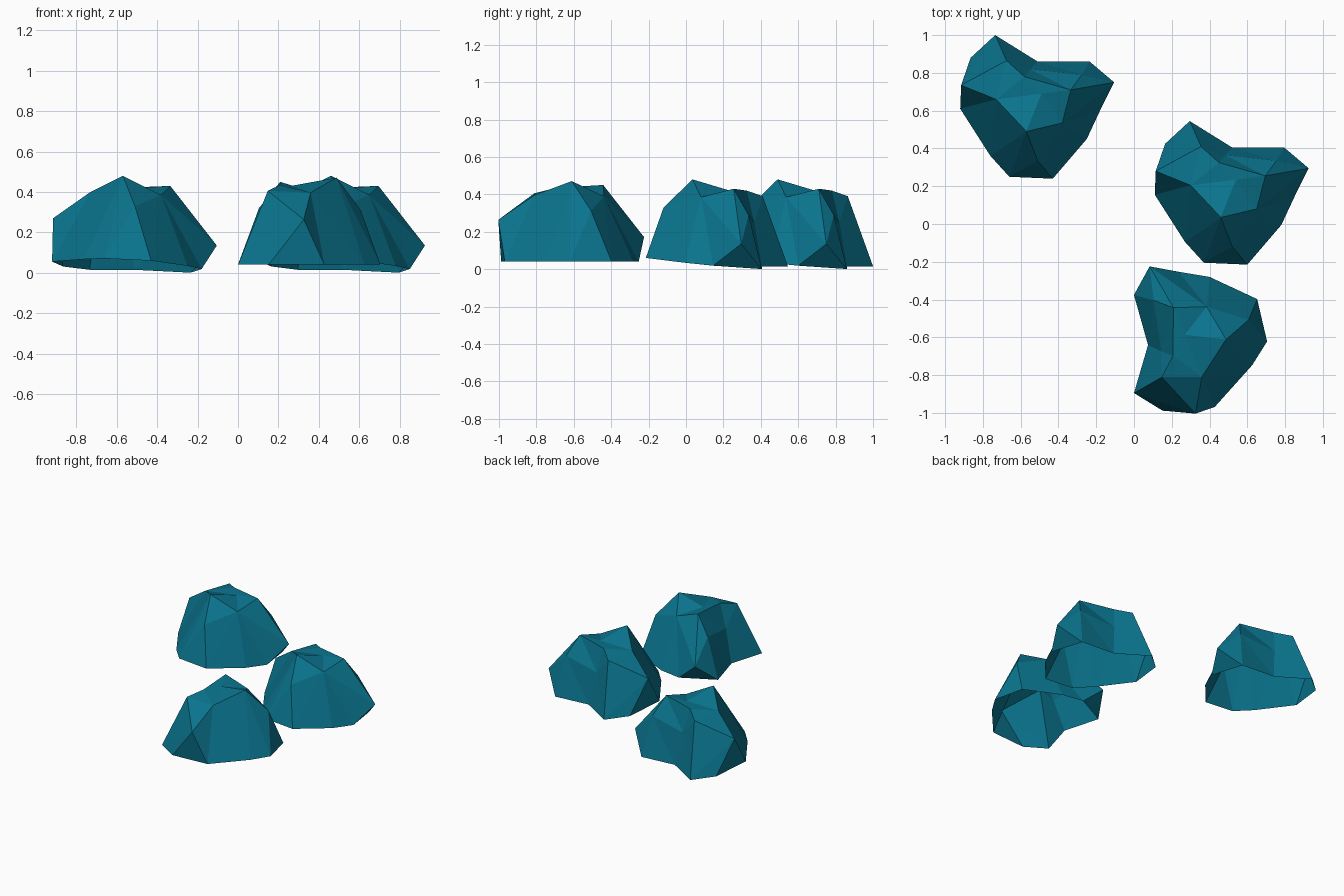
import bpy, bmesh, math
from mathutils import Matrix, Vector

if "Cube" in bpy.data.objects:
    bpy.data.objects.remove(bpy.data.objects["Cube"])

mat = bpy.data.materials.new("teal_stone")
mat.diffuse_color = (0.003, 0.175, 0.27, 1)
mat.use_nodes = True
mat.node_tree.nodes["Principled BSDF"].inputs["Base Color"].default_value = mat.diffuse_color


# Base plane of the rock: it sits slightly tilted
def ground(x, y):
    return -0.0508 * (x + 0.22) - 0.0796 * (y - 0.86)


# Footprint outline, counter-clockwise (A..J), and upper corners
foot = [(-.735, 1.0), (-.865, .88), (-.92, .61), (-.76, .36), (-.66, .25),
        (-.43, .24), (-.25, .45), (-.18, .60), (-.235, .86), (-.51, .86)]
pts = {k: Vector((x, y, ground(x, y))) for k, (x, y) in zip("ABCDEFGHIJ", foot)}
pts.update({k: Vector(v) for k, v in dict(
    w=(-.915, .735, .27), r=(-.73, .66, .40), p=(-.57, .49, .48),
    f=(-.51, .335, .33), e=(-.38, .535, .385), n=(-.335, .71, .43),
    t=(-.105, .75, .135), s=(-.675, .865, .39), d=(-.58, .78, .42),
    c=(-.49, .69, .42), m=(-.276, .79, .29), v=(-.55, .82, .25)).items()})

# Facets as fans: hub corner followed by its neighbours
fans = ["wBCrsAB", "prDEfecr", "rCD", "fEF", "efFGHtnc", "tHImn",
        "cndr", "rds", "vmJAsdnm", "mIJ"]


# The rock is an open shell: it has no underside
def rock(name, matrix):
    bm = bmesh.new()
    vs = {k: bm.verts.new(co) for k, co in pts.items()}
    for fan in fans:
        for a, b in zip(fan[1:], fan[2:]):
            bm.faces.new((vs[fan[0]], vs[a], vs[b]))
    bm.transform(matrix)
    me = bpy.data.meshes.new(name)
    bm.to_mesh(me)
    bm.free()
    me.materials.append(mat)
    bpy.context.collection.objects.link(bpy.data.objects.new(name, me))


# Two tilted rocks, and one levelled and turned
rock("rock_back_left", Matrix.Identity(4))
rock("rock_right", Matrix.Translation((1.03, -0.455, 0)))
level = Vector((.0508, .0796, 1)).rotation_difference(Vector((0, 0, 1))).to_matrix().to_4x4()
rock("rock_front", Matrix.Translation((0, -.895, .04))
     @ Matrix.Rotation(math.radians(105.6), 4, 'Z') @ level
     @ Matrix.Translation(-pts["A"]))
